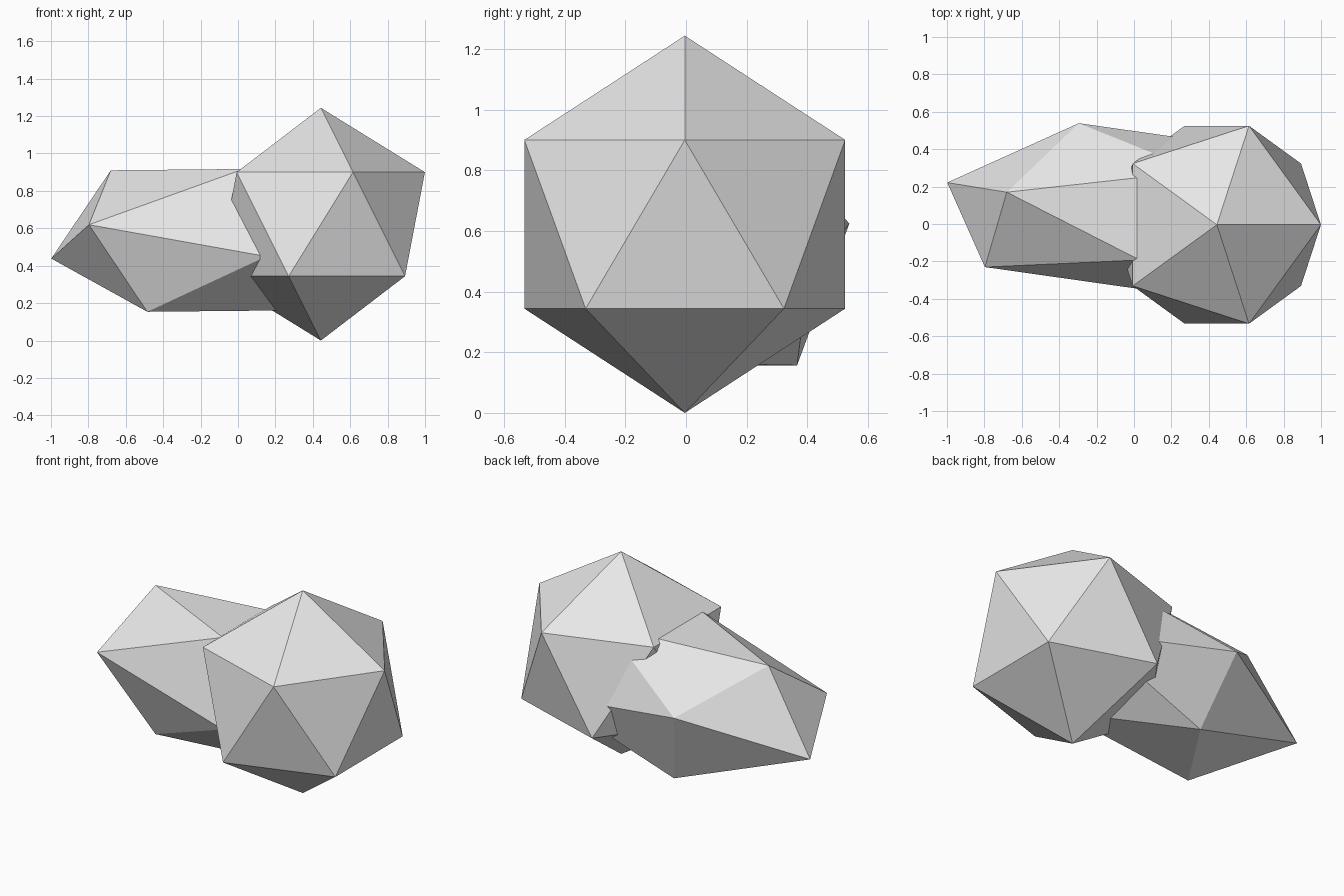
import bpy
import bmesh
from mathutils import Matrix, Vector

# Remove the default object
cube = bpy.data.objects.get("Cube")
if cube:
    bpy.data.objects.remove(cube, do_unlink=True)

# Single stone colour
GREY = (0.8, 0.8, 0.8, 1.0)
stone = bpy.data.materials.new("plain_grey")
stone.use_nodes = True
stone.diffuse_color = GREY
stone.node_tree.nodes["Principled BSDF"].inputs["Base Color"].default_value = GREY


def faceted_rock(name, centre, axes):
    """Twenty-sided flat-shaded rock, its local x, y, z mapped onto axes."""
    shape = Matrix(axes).transposed().to_4x4()
    bm = bmesh.new()
    bmesh.ops.create_icosphere(bm, subdivisions=1, radius=1.0, matrix=shape)
    bmesh.ops.recalc_face_normals(bm, faces=bm.faces)
    mesh = bpy.data.meshes.new(name)
    bm.to_mesh(mesh)
    bm.free()
    mesh.materials.append(stone)
    rock = bpy.data.objects.new(name, mesh)
    rock.location = centre
    bpy.context.collection.objects.link(rock)
    return rock


# Upright regular rock
R = 0.622
faceted_rock("upright_rock", (0.443, -0.004, R),
             (Vector((R, 0, 0)), Vector((0, R, 0)), Vector((0, 0, R))))

# Tilted, stretched rock leaning into it
faceted_rock("leaning_rock", (-0.072, 0.087, 0.537),
             (Vector((-0.732, 0.109, -0.297)),
              Vector((-0.295, -0.452, -0.003)),
              Vector((-0.608, 0.083, 0.373))))
